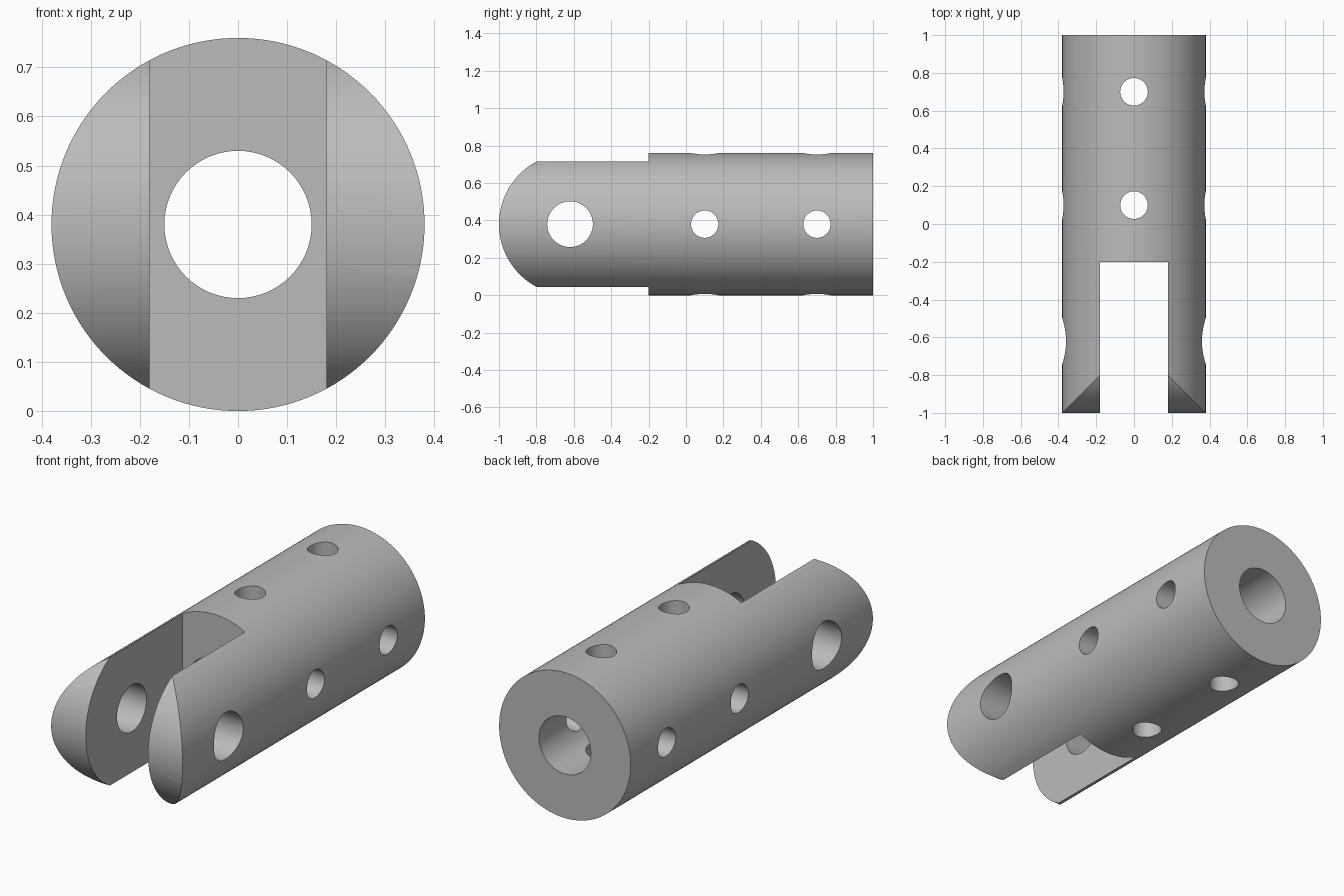
import bpy, bmesh, math
from mathutils import Matrix

if "Cube" in bpy.data.objects:
    bpy.data.objects.remove(bpy.data.objects["Cube"], do_unlink=True)

R = 0.38          # outer radius, also the height of the axis
PIN_Y = -0.62     # centre of the fork's pin hole and rounded tip

steel = bpy.data.materials.new("grey_steel")
steel.use_nodes = True
colour = (0.5, 0.5, 0.5, 1)
steel.diffuse_color = colour
steel.node_tree.nodes["Principled BSDF"].inputs["Base Color"].default_value = colour


def add_object(name, bm):
    mesh = bpy.data.meshes.new(name)
    bm.to_mesh(mesh)
    bm.free()
    mesh.materials.append(steel)
    obj = bpy.data.objects.new(name, mesh)
    bpy.context.collection.objects.link(obj)
    return obj


def cylinder(name, radius, length, axis, y=0.0, segments=64):
    """Cylinder centred on the tube's axis line, pointing along x, y or z."""
    turn = {"X": Matrix.Rotation(math.pi / 2, 4, "Y"),
            "Y": Matrix.Rotation(math.pi / 2, 4, "X"),
            "Z": Matrix.Identity(4)}[axis]
    bm = bmesh.new()
    bmesh.ops.create_cone(bm, cap_ends=True, segments=segments, radius1=radius,
                          radius2=radius, depth=length,
                          matrix=Matrix.Translation((0, y, R)) @ turn)
    return add_object(name, bm)


def box(name, width, y0, y1, height):
    bm = bmesh.new()
    bmesh.ops.create_cube(bm, size=1, matrix=Matrix.Translation((0, (y0 + y1) / 2, R))
                          @ Matrix.Diagonal((width, y1 - y0, height, 1)))
    return add_object(name, bm)


def rounded_block(name, radius, y_tip_centre, y_end, width, steps=64):
    """Block with a half-round front end, extruded along x."""
    bm = bmesh.new()
    outline = [(y_end, 2 * R + 0.1), (y_tip_centre, 2 * R + 0.1)]
    arc = [math.pi / 2 + math.pi * i / steps for i in range(steps + 1)]
    outline += [(y_tip_centre + radius * math.cos(a), R + radius * math.sin(a)) for a in arc]
    outline += [(y_tip_centre, -0.1), (y_end, -0.1)]
    face = bm.faces.new([bm.verts.new((-width / 2, y, z)) for y, z in outline])
    side = bmesh.ops.extrude_face_region(bm, geom=[face])["geom"]
    bmesh.ops.translate(bm, vec=(width, 0, 0),
                        verts=[v for v in side if isinstance(v, bmesh.types.BMVert)])
    bmesh.ops.recalc_face_normals(bm, faces=bm.faces)
    return add_object(name, bm)


# Main tube
body = cylinder("clevis_body", R, 2, "Y", segments=128)

# Rounded fork tips, slot, bore, pin hole and cross holes
cuts = [(rounded_block("tip_cutter", R, PIN_Y, 1.2, 1), "INTERSECT"),
        (box("slot_cutter", 0.36, -1.2, -0.2, 1), "DIFFERENCE"),
        (cylinder("bore_cutter", 0.15, 2.4, "Y"), "DIFFERENCE"),
        (cylinder("pin_cutter", 0.122, 1, "X", PIN_Y), "DIFFERENCE")]
for y in (0.1, 0.7):
    for axis in "XZ":
        cuts.append((cylinder("cross_hole_cutter", 0.073, 1, axis, y, 48), "DIFFERENCE"))

for cutter, operation in cuts:
    mod = body.modifiers.new(cutter.name, "BOOLEAN")
    mod.object = cutter
    mod.operation = operation
    mod.solver = "EXACT"

# Bake the cuts, then drop the cutters
bpy.context.view_layer.update()
result = bpy.data.meshes.new_from_object(body.evaluated_get(bpy.context.evaluated_depsgraph_get()))
body.modifiers.clear()
body.data = result
result.materials.clear()
result.materials.append(steel)
for cutter, _ in cuts:
    bpy.data.objects.remove(cutter, do_unlink=True)

# Smooth curved walls, crisp rims
bpy.context.view_layer.objects.active = body
body.select_set(True)
bpy.ops.object.shade_smooth_by_angle(angle=math.radians(30))
